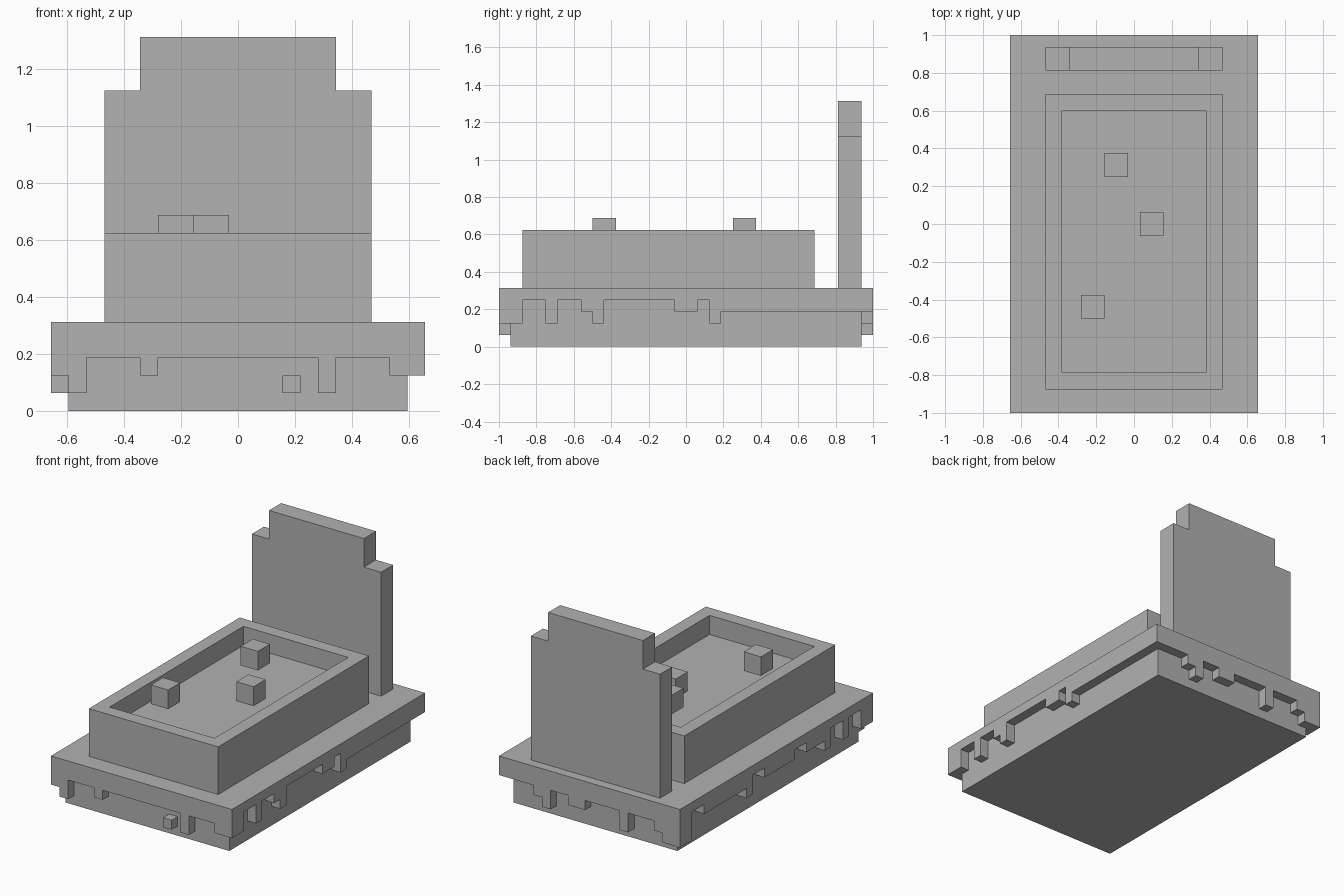
import bpy
import bmesh
from mathutils import Vector

U = 1 / 16  # every dimension below is counted in blocks of this size

if "Cube" in bpy.data.objects:
    bpy.data.objects.remove(bpy.data.objects["Cube"])

stone = bpy.data.materials.new("grey stone")
stone.use_nodes = True
grey = (0.445, 0.445, 0.445, 1)
stone.diffuse_color = grey
stone.node_tree.nodes["Principled BSDF"].inputs["Base Color"].default_value = grey


def finish(name, bm):
    """Scale the block units to size and link the part."""
    bmesh.ops.recalc_face_normals(bm, faces=bm.faces)
    bmesh.ops.scale(bm, vec=(U, U, U), verts=bm.verts)
    mesh = bpy.data.meshes.new(name)
    bm.to_mesh(mesh)
    bm.free()
    mesh.materials.append(stone)
    obj = bpy.data.objects.new(name, mesh)
    bpy.context.collection.objects.link(obj)
    return obj


def block(low, high):
    """A box between two corners, as a bmesh."""
    bm = bmesh.new()
    bmesh.ops.create_cube(bm, size=1)
    low, high = Vector(low), Vector(high)
    bmesh.ops.scale(bm, vec=high - low, verts=bm.verts)
    bmesh.ops.translate(bm, vec=(low + high) / 2, verts=bm.verts)
    return bm


def prism(name, outline, place, depth):
    """Extrude a 2D outline; place maps (along, z) to a 3D point."""
    bm = bmesh.new()
    face = bm.faces.new([bm.verts.new(place(a, z)) for a, z in outline])
    new = bmesh.ops.extrude_face_region(bm, geom=[face])["geom"]
    moved = [v for v in new if isinstance(v, bmesh.types.BMVert)]
    bmesh.ops.translate(bm, vec=depth, verts=moved)
    return finish(name, bm)


def ragged(start, steps, top=5):
    """Outline with a flat top and a stepped lower edge of (end, height) runs."""
    points, a = [(start, top)], start
    for end, z in steps:
        points += [(a, z), (end, z)]
        a = end
    return points + [(a, top)]


# Plinth under the ragged slab edge
finish("plinth", block((-9.5, -15, 0), (9.5, 15, 5)))

# Overhanging slab edges with broken lower rims
front = [(-9.5, 2), (-8.5, 1), (-5.5, 3), (-4.5, 2), (4.5, 3), (5.5, 1),
         (8.5, 3), (10.5, 2)]
back = [(-8.5, 1), (-7.5, 2), (-4.5, 3), (-3.5, 1), (0.5, 3), (2.5, 2),
        (4.5, 3), (5.5, 1), (6.5, 2), (10.5, 3)]
side_plus = [(-14, 2), (-12, 4), (-11, 2), (-9, 4), (-8, 3), (-7, 2), (-1, 4),
             (1, 3), (2, 4), (3, 2), (15, 3)]
side_minus = [(-14, 2), (-12, 4), (-11, 2), (-9, 4), (-8, 2), (-5, 3), (-3, 4),
              (2, 3), (4, 4), (5, 2), (7, 3), (12, 3), (14, 4), (15, 1)]
prism("slab_edge_front", ragged(-10.5, front), lambda a, z: (a, -16, z), (0, 1, 0))
prism("slab_edge_back", ragged(-10.5, back), lambda a, z: (a, 15, z), (0, 1, 0))
prism("slab_edge_left", ragged(-15, side_plus), lambda a, z: (9.5, a, z), (1, 0, 0))
prism("slab_edge_right", ragged(-15, side_minus), lambda a, z: (-10.5, a, z), (1, 0, 0))

# Loose chip on the front of the plinth
finish("front_chip", block((2.5, -16, 1), (3.5, -15, 2)))

# Raised bed with a sunken floor
bed = block((-7.5, -14, 5), (7.5, 11, 10))
top = max(bed.faces, key=lambda f: f.calc_center_median().z)
bmesh.ops.inset_region(bed, faces=[top], thickness=2)
new = bmesh.ops.extrude_face_region(bed, geom=[top])["geom"]
bmesh.ops.translate(bed, vec=(0, 0, -2),
                    verts=[v for v in new if isinstance(v, bmesh.types.BMVert)])
if top.is_valid:
    bmesh.ops.delete(bed, geom=[top], context="FACES_ONLY")
finish("bed", bed)

# Small cubes in the bed
for i, corner in enumerate([(-4.5, -8, 9), (0.5, -1, 8), (-2.5, 4, 9)]):
    finish(f"bed_cube_{i + 1}", block(corner, Vector(corner) + Vector((2, 2, 2))))

# Headstone with stepped shoulders
half = [(7.5, 5), (7.5, 18), (5.5, 18), (5.5, 21)]
prism("headstone", half + [(-a, z) for a, z in reversed(half)],
      lambda a, z: (a, 13, z), (0, 2, 0))
